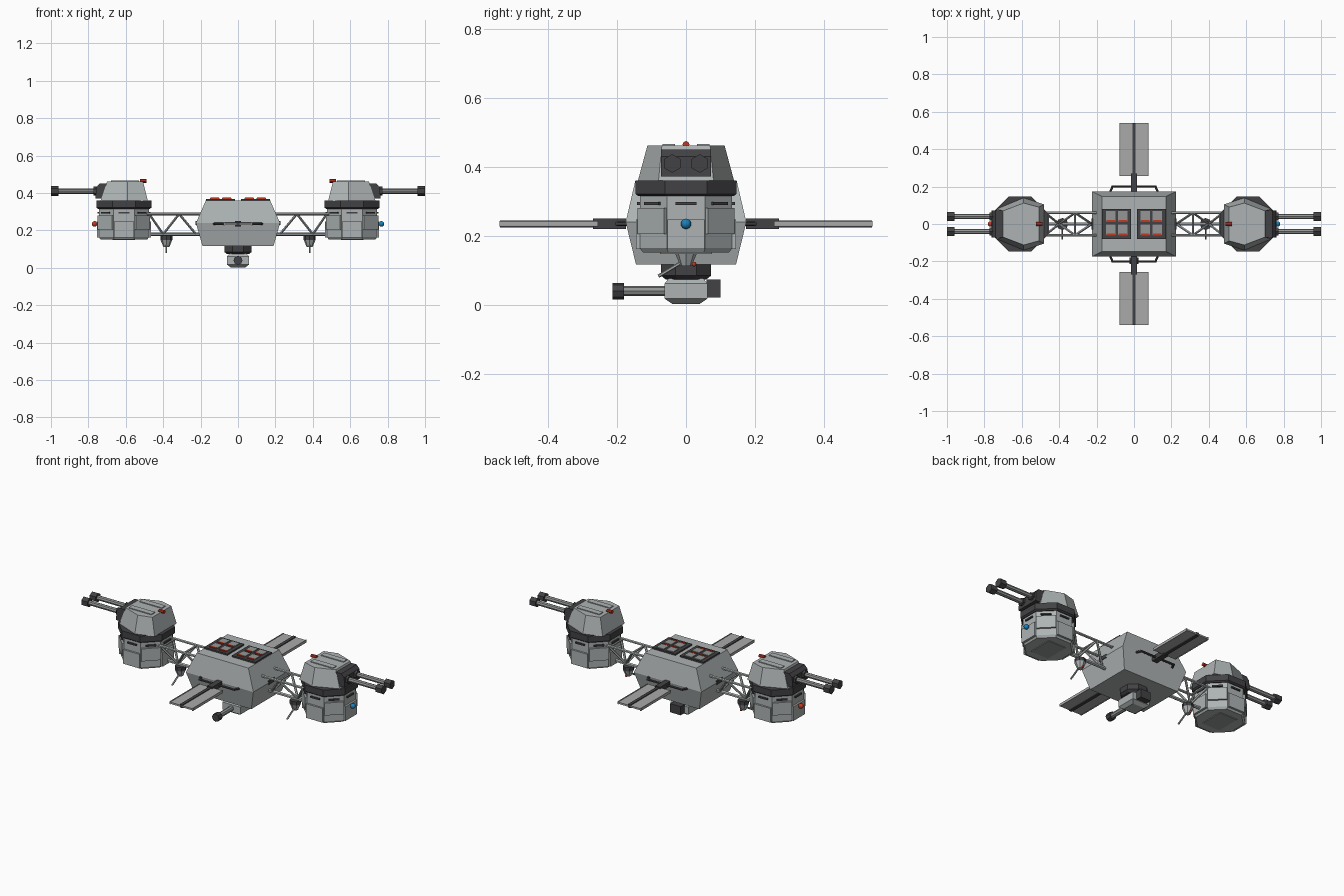
import bpy, bmesh
from math import pi, cos, sin
from mathutils import Vector, Matrix

if "Cube" in bpy.data.objects:
    bpy.data.objects.remove(bpy.data.objects["Cube"])


def material(name, r, g, b):
    m = bpy.data.materials.new(name)
    m.use_nodes = True
    m.diffuse_color = (r, g, b, 1)
    m.node_tree.nodes["Principled BSDF"].inputs["Base Color"].default_value = (r, g, b, 1)
    return m


HULL = material("light grey", .42, .45, .45)
STEEL = material("steel grey", .30, .31, .31)
DARK = material("dark grey", .055, .055, .06)
PANEL = material("panel grey", .40, .40, .40)
RED = material("red", .55, .04, .015)
BLUE = material("blue", .01, .22, .50)


def finish(name, bm, mat, smooth=False):
    bmesh.ops.recalc_face_normals(bm, faces=bm.faces[:])
    me = bpy.data.meshes.new(name)
    bm.to_mesh(me)
    bm.free()
    me.materials.append(mat)
    for p in me.polygons:
        p.use_smooth = smooth
    ob = bpy.data.objects.new(name, me)
    bpy.context.collection.objects.link(ob)
    return ob


def loft(name, loops, mat):
    """Skin between closed loops with the same number of points."""
    bm = bmesh.new()
    rings = [[bm.verts.new(p) for p in loop] for loop in loops]
    n = len(rings[0])
    for a, b in zip(rings, rings[1:]):
        for i in range(n):
            j = (i + 1) % n
            bm.faces.new((a[i], a[j], b[j], b[i]))
    bm.faces.new(rings[0])
    bm.faces.new(rings[-1])
    return finish(name, bm, mat)


def box(name, centre, size, mat, turn=0):
    bm = bmesh.new()
    bmesh.ops.create_cube(bm, size=1, matrix=Matrix.Translation(centre)
                          @ Matrix.Rotation(turn, 4, "Z") @ Matrix.Diagonal((*size, 1)))
    return finish(name, bm, mat)


def rod(name, p, q, r, mat, sides=8, r2=None):
    p, q = Vector(p), Vector(q)
    d = q - p
    bm = bmesh.new()
    bmesh.ops.create_cone(bm, cap_ends=True, segments=sides, radius1=r,
                          radius2=r if r2 is None else r2, depth=d.length,
                          matrix=Matrix.Translation((p + q) / 2)
                          @ d.to_track_quat("Z", "Y").to_matrix().to_4x4())
    return finish(name, bm, mat)


def ball(name, centre, r, mat):
    bm = bmesh.new()
    bmesh.ops.create_uvsphere(bm, u_segments=12, v_segments=8, radius=r,
                              matrix=Matrix.Translation(centre))
    return finish(name, bm, mat, True)


def rect(hx, hy, z):
    return [(-hx, -hy, z), (hx, -hy, z), (hx, hy, z), (-hx, hy, z)]


def octagon(cx, apothem, z):
    r = apothem / cos(pi / 8)
    return [(cx + r * cos(a), r * sin(a), z)
            for a in (pi / 8 + k * pi / 4 for k in range(8))]


# Central hull and its roof panels
loft("hull", [rect(.19, .145, .117), rect(.225, .175, .24), rect(.172, .147, .36)], HULL)
for s in (1, -1):
    side = "left" if s > 0 else "right"
    box(side + "_roof_tray", (s * .093, 0, .363), (.155, .16, .012), DARK)
    for i in (-1, 1):
        for j in (-1, 1):
            c = Vector((s * .093 + i * .032, j * .036 + .006, .369))
            box(side + "_roof_cell", c, (.05, .055, .008), STEEL)
            box(side + "_roof_marker", c + Vector((0, -.027, .003)), (.045, .011, .006), RED)
    box(side + "_hull_port", (s * .219, 0, .24), (.014, .06, .022), DARK)

# Solar wings and handrails, front and back
for s in (1, -1):
    side = "back" if s > 0 else "front"
    box(side + "_wing_hinge", (0, s * .222, .235), (.034, .095, .03), DARK)
    box(side + "_wing_spar", (0, s * .39, .235), (.018, .30, .02), DARK)
    for i in (-1, 1):
        box(side + "_solar_panel", (i * .043, s * .398, .235), (.07, .285, .010), PANEL)
        box(side + "_panel_edge", (i * .0755, s * .398, .235), (.005, .285, .016), STEEL)
        rod(side + "_rail_end", (i * .13, s * .165, .235), (i * .115, s * .2, .235), .007, DARK, 6)
    rod(side + "_rail", (-.12, s * .2, .235), (.12, s * .2, .235), .007, DARK, 6)

# Belly turret with a single gun
loft("belly_mount", [octagon(0, .058, .073), octagon(0, .073, .085), octagon(0, .073, .12)], DARK)
loft("belly_turret", [rect(.04, .04, .003), rect(.06, .062, .018),
                      rect(.06, .062, .062), rect(.045, .05, .077)], HULL)
box("belly_counterweight", (0, .08, .047), (.07, .04, .052), DARK)
rod("belly_barrel", (0, -.055, .04), (0, -.19, .04), .015, STEEL)
rod("belly_muzzle", (0, -.18, .04), (0, -.213, .04), .024, DARK)

# Side booms and gun turrets
for s in (1, -1):
    side = "left" if s > 0 else "right"
    cx = s * .61

    # Triangular truss
    for y in (-.06, .06):
        rod(side + "_truss_top_rail", (s * .19, y, .288), (s * .49, y, .288), .008, HULL, 6)
        zigzag = [(.225, 0, .18), (.315, y, .288), (.40, 0, .18), (.475, y, .288)]
        for a, b in zip(zigzag, zigzag[1:]):
            rod(side + "_truss_brace", (s * a[0], a[1], a[2]), (s * b[0], b[1], b[2]),
                .007, HULL, 6)
    rod(side + "_truss_low_rail", (s * .19, 0, .18), (s * .49, 0, .18), .010, HULL, 6)
    for x in (.315, .46):
        rod(side + "_truss_tie", (s * x, -.06, .288), (s * x, .06, .288), .006, HULL, 6)

    # Sensor pod under the truss
    px = s * .383
    rod(side + "_sensor_cap", (px, 0, .15), (px, 0, .172), .032, DARK)
    rod(side + "_sensor_pod", (px, 0, .112), (px, 0, .15), .016, HULL, 8, .032)
    rod(side + "_sensor_mast", (px, -.01, .125), (px, -.08, .083), .005, HULL, 6)
    ball(side + "_sensor_lamp", (px, .023, .118), .007, RED)

    # Armoured drum
    loft(side + "_drum", [octagon(cx, .125, .152), octagon(cx, .134, .165),
                          octagon(cx, .134, .325)], HULL)
    box(side + "_drum_hatch", (cx, 0, .151), (.12, .15, .006), STEEL)
    for k in range(8):
        a = k * pi / 4
        out = Vector((cos(a), sin(a), 0))
        z, h = (.205, .085) if k % 2 == 0 else (.243, .075)
        mid = Vector((cx, 0, 0))
        box(side + "_armour_plate", mid + out * .136 + Vector((0, 0, z)), (.018, .108, h), HULL, a)
        box(side + "_drum_slot", mid + out * .135 + Vector((0, 0, .294)), (.014, .06, .009), DARK, a)
    loft(side + "_turret_ring", [octagon(cx, .138, .315), octagon(cx, .147, .322),
                                 octagon(cx, .147, .36)], DARK)
    ball(side + "_beacon", (s * .767, 0, .235), .015, BLUE if s > 0 else RED)
    rod(side + "_beacon_stem", (s * .73, 0, .235), (s * .76, 0, .235), .007, DARK, 6)

    # Turret head
    def head(inner, wide, outer, z):
        half = [inner, (.59, wide), outer]
        return ([(s * x, y, z) for x, y in half]
                + [(s * x, -y, z) for x, y in reversed(half)])

    loft(side + "_turret_head", [head((.482, .105), .14, (.735, .08), .358),
                                 head((.508, .09), .112, (.70, .07), .462)], HULL)
    for y in (-.05, .05):
        box(side + "_roof_strip", (s * .605, y, .463), (.15, .035, .008), HULL)
    rod(side + "_roof_lamp", (s * .49, 0, .465), (s * .525, 0, .465), .010, RED)

    # Twin guns
    loft(side + "_gun_mantlet", [[(s * x, y, z) for x, z in
                                  ((.69, .372), (.762, .372), (.758, .43), (.74, .45), (.69, .45))]
                                 for y in (-.073, .073)], DARK)
    for y in (-.04, .04):
        rod(side + "_gun_collar", (s * .74, y, .41), (s * .772, y, .41), .024, DARK, 6)
        rod(side + "_gun_barrel", (s * .76, y, .41), (s * .97, y, .41), .014, STEEL)
        rod(side + "_gun_muzzle", (s * .96, y, .41), (s * 1.0, y, .41), .027, DARK, 6)
